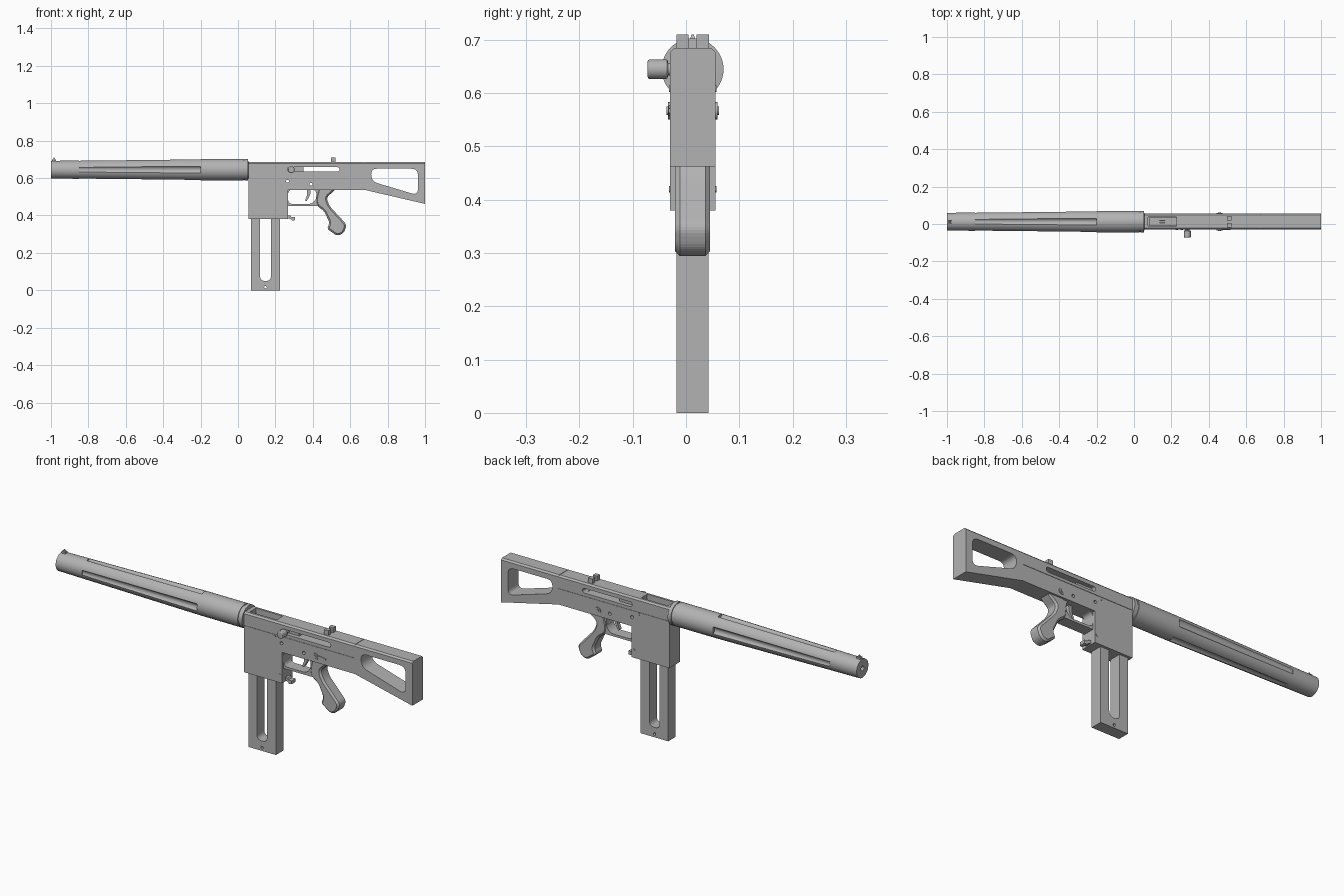
import bpy, bmesh, math
from mathutils import Vector, Matrix

if "Cube" in bpy.data.objects:
    bpy.data.objects.remove(bpy.data.objects["Cube"])

MID = 0.0125      # y of the centre plane
AXIS = 0.645      # z of the barrel axis
HALF = 0.0425     # half width of the receiver

metal = bpy.data.materials.new("gunmetal_grey")
metal.use_nodes = True
GREY = (0.45, 0.45, 0.45, 1)
metal.diffuse_color = GREY
metal.node_tree.nodes["Principled BSDF"].inputs["Base Color"].default_value = GREY


def finish(name, bm, smooth=False):
    bmesh.ops.recalc_face_normals(bm, faces=bm.faces)
    mesh = bpy.data.meshes.new(name)
    bm.to_mesh(mesh)
    bm.free()
    ob = bpy.data.objects.new(name, mesh)
    bpy.context.collection.objects.link(ob)
    mesh.materials.append(metal)
    if smooth:
        smooth_part(ob)
    return ob


def activate(ob):
    bpy.ops.object.select_all(action="DESELECT")
    ob.select_set(True)
    bpy.context.view_layer.objects.active = ob


def smooth_part(ob):
    activate(ob)
    bpy.ops.object.shade_smooth_by_angle(angle=math.radians(30))


def rounded(points, radius, steps=6):
    """Round the corners of a closed outline."""
    pts = [Vector(p) for p in points]
    out = []
    for i, p in enumerate(pts):
        a, b = pts[i - 1] - p, pts[(i + 1) % len(pts)] - p
        r = min(radius, a.length * 0.48, b.length * 0.48)
        s, e = p + a.normalized() * r, p + b.normalized() * r
        for k in range(steps + 1):
            t = k / steps
            out.append(s * (1 - t) ** 2 + p * 2 * t * (1 - t) + e * t * t)
    return out


def plate(name, outline, half, y=MID, top_chamfer=0, rim=0, smooth=False):
    """Extrude a side outline (x, z) to both sides of y."""
    bm = bmesh.new()
    face = bm.faces.new([bm.verts.new((p[0], y - half, p[1])) for p in outline])
    new = bmesh.ops.extrude_face_region(bm, geom=[face])["geom"]
    bmesh.ops.translate(bm, verts=[v for v in new if isinstance(v, bmesh.types.BMVert)],
                        vec=(0, 2 * half, 0))
    top = max(p[1] for p in outline)
    if top_chamfer:
        edges = [e for e in bm.edges if all(v.co.z > top - 1e-4 for v in e.verts)
                 and abs(e.verts[0].co.y - e.verts[1].co.y) < 1e-4]
        bmesh.ops.bevel(bm, geom=edges, offset=top_chamfer, segments=1, affect="EDGES")
    if rim:
        edges = [e for e in bm.edges if abs(e.verts[0].co.y - e.verts[1].co.y) < 1e-4]
        bmesh.ops.bevel(bm, geom=edges, offset=rim, segments=1, affect="EDGES")
    return finish(name, bm, smooth)


def rect(x0, x1, z0, z1):
    return [(x0, z0), (x1, z0), (x1, z1), (x0, z1)]


def box(name, x0, x1, z0, z1, half, y=MID):
    return plate(name, rect(x0, x1, z0, z1), half, y)


def rod(name, radius, length, centre, axis="Y", sides=24, radius2=None):
    bm = bmesh.new()
    turn = Matrix.Rotation(math.pi / 2, 4, "X" if axis == "Y" else "Y")
    bmesh.ops.create_cone(bm, cap_ends=True, segments=sides, radius1=radius,
                          radius2=radius2 or radius, depth=length,
                          matrix=Matrix.Translation(centre) @ turn)
    return finish(name, bm, True)


def cut(ob, cutters):
    activate(ob)
    for c in cutters:
        c.hide_render = True
        mod = ob.modifiers.new("cut", "BOOLEAN")
        mod.operation, mod.solver, mod.object = "DIFFERENCE", "EXACT", c
        bpy.ops.object.modifier_apply(modifier=mod.name)
        bpy.data.objects.remove(c)


# Receiver, magazine well and stock share one side outline
body = plate("receiver_and_stock",
             [(0.055, 0.38), (0.268, 0.38), (0.268, 0.537), (0.677, 0.537),
              (1, 0.462), (1, 0.685), (0.055, 0.685)], HALF, top_chamfer=0.008)
stock_hole = rounded([(0.71, 0.65), (0.715, 0.582), (0.962, 0.508), (0.962, 0.65)], 0.035)
handle_slot = rounded(rect(0.265, 0.542, 0.634, 0.658), 0.012)
cutters = [plate("stock_cutter", stock_hole, 0.1),
           plate("slot_cutter", handle_slot, 0.1),
           box("port_cutter", 0.075, 0.226, 0.632, 0.75, 0.024),
           box("bolt_channel_cutter", 0.09, 0.53, 0.632, 0.66, 0.022)]
for x, z in [(0.265, 0.583), (0.39, 0.567)]:
    cutters.append(rod("pin_hole_cutter", 0.008, 0.2, (x, MID, z)))
for side in (-1, 1):
    y = MID + side * HALF
    cutters.append(box("seam_cutter", 0.05, 0.677, 0.617, 0.62, 0.002, y))
    cutters.append(box("cover_end_cutter", 0.675, 0.678, 0.617, 0.69, 0.002, y))
cutters.append(box("cover_top_cutter", 0.675, 0.678, 0.683, 0.69, 0.05))
cut(body, cutters)

# Bolt and its handle
bolt = box("bolt", 0.08, 0.35, 0.633, 0.659, 0.0215)
cut(bolt, [rod("bolt_hole_cutter", 0.006, 0.03, (0.15, MID, 0.66), "Z")])
rod("bolt_handle_stem", 0.012, 0.045, (0.285, -0.025, AXIS))
knob = rod("bolt_handle_knob", 0.0185, 0.038, (0.285, -0.053, AXIS))
activate(knob)
bevel = knob.modifiers.new("soft_edge", "BEVEL")
bevel.width, bevel.segments, bevel.limit_method = 0.004, 2, "ANGLE"

# Tapered barrel jacket with four flutes
bm = bmesh.new()
profile = [(-1, 0), (-1, 0.047), (-0.2, 0.058), (0.03, 0.058), (0.03, 0.054),
           (0.036, 0.054), (0.036, 0.058), (0.054, 0.058), (0.058, 0)]
verts = [bm.verts.new((x, MID, AXIS + r)) for x, r in profile]
edges = [bm.edges.new(pair) for pair in zip(verts, verts[1:])]
bmesh.ops.spin(bm, geom=verts + edges, cent=(0, MID, AXIS), axis=(1, 0, 0),
               angle=2 * math.pi, steps=48)
bmesh.ops.remove_doubles(bm, verts=bm.verts, dist=1e-5)
jacket = finish("barrel_jacket", bm)
cutters = [rod("bore_cutter", 0.012, 0.3, (-1, MID, AXIS), "X")]
for k in range(4):
    a = k * math.pi / 2
    cutters.append(rod("flute_cutter", 0.02, 0.65,
                       (-0.525, MID + 0.0635 * math.cos(a), AXIS + 0.0635 * math.sin(a)), "X"))
cut(jacket, cutters)
smooth_part(jacket)

# Sights
box("front_sight_base", -0.995, -0.972, 0.68, 0.7, 0.009)
bm = bmesh.new()
bmesh.ops.create_cone(bm, cap_ends=True, segments=4, radius1=0.013, radius2=0.003, depth=0.02,
                      matrix=Matrix.Translation((-0.983, MID, 0.7)) @ Matrix.Rotation(math.pi / 4, 4, "Z"))
finish("front_sight_blade", bm)
for side in (-1, 1):
    box("rear_sight_post", 0.496, 0.52, 0.68, 0.71, 0.0115, MID + side * 0.019)

# Magazine with a long window and a pin hole
magazine = box("magazine", 0.07, 0.225, 0, 0.4, 0.03)
cut(magazine, [plate("window_cutter", rounded(rect(0.118, 0.176, 0.05, 0.42), 0.028), 0.1),
               rod("floor_pin_cutter", 0.007, 0.2, (0.147, MID, 0.016))])

# Grip and trigger guard
grip = [(0.43, 0.55), (0.53, 0.55), (0.512, 0.53), (0.472, 0.495), (0.49, 0.45),
        (0.582, 0.35), (0.565, 0.305), (0.53, 0.29), (0.475, 0.33), (0.49, 0.36),
        (0.46, 0.425), (0.42, 0.452), (0.415, 0.49)]
plate("grip", rounded(grip, 0.02), 0.033, rim=0.009)
guard = plate("trigger_guard", rounded([(0.255, 0.45), (0.44, 0.45), (0.47, 0.545), (0.255, 0.545)], 0.012), 0.029)
cut(guard, [plate("guard_cutter", rounded([(0.268, 0.462), (0.395, 0.462), (0.42, 0.49),
                                           (0.418, 0.538), (0.268, 0.538)], 0.025), 0.1)])
trigger = [(0.368, 0.545), (0.39, 0.545), (0.386, 0.51), (0.366, 0.475), (0.358, 0.48), (0.37, 0.51)]
plate("trigger", rounded(trigger, 0.01), 0.009)

# Magazine catch, selector and pins
catch = [(0.26, 0.4), (0.28, 0.4), (0.285, 0.392), (0.304, 0.392), (0.304, 0.375),
         (0.292, 0.372), (0.275, 0.385), (0.26, 0.385)]
plate("magazine_catch", catch, 0.016)
rod("selector_axle", 0.016, 2 * HALF + 0.008, (0.456, MID, 0.567))
rod("selector_pin", 0.008, 2 * HALF + 0.014, (0.456, MID, 0.567))
lever = [(0.456, 0.578), (0.515, 0.571), (0.515, 0.563), (0.456, 0.556)]
plate("selector_lever", lever, 0.003, MID - HALF)
for x, z in [(0.255, 0.42), (0.228, 0.608)]:
    rod("body_pin", 0.006, 2 * HALF + 0.004, (x, MID, z))
